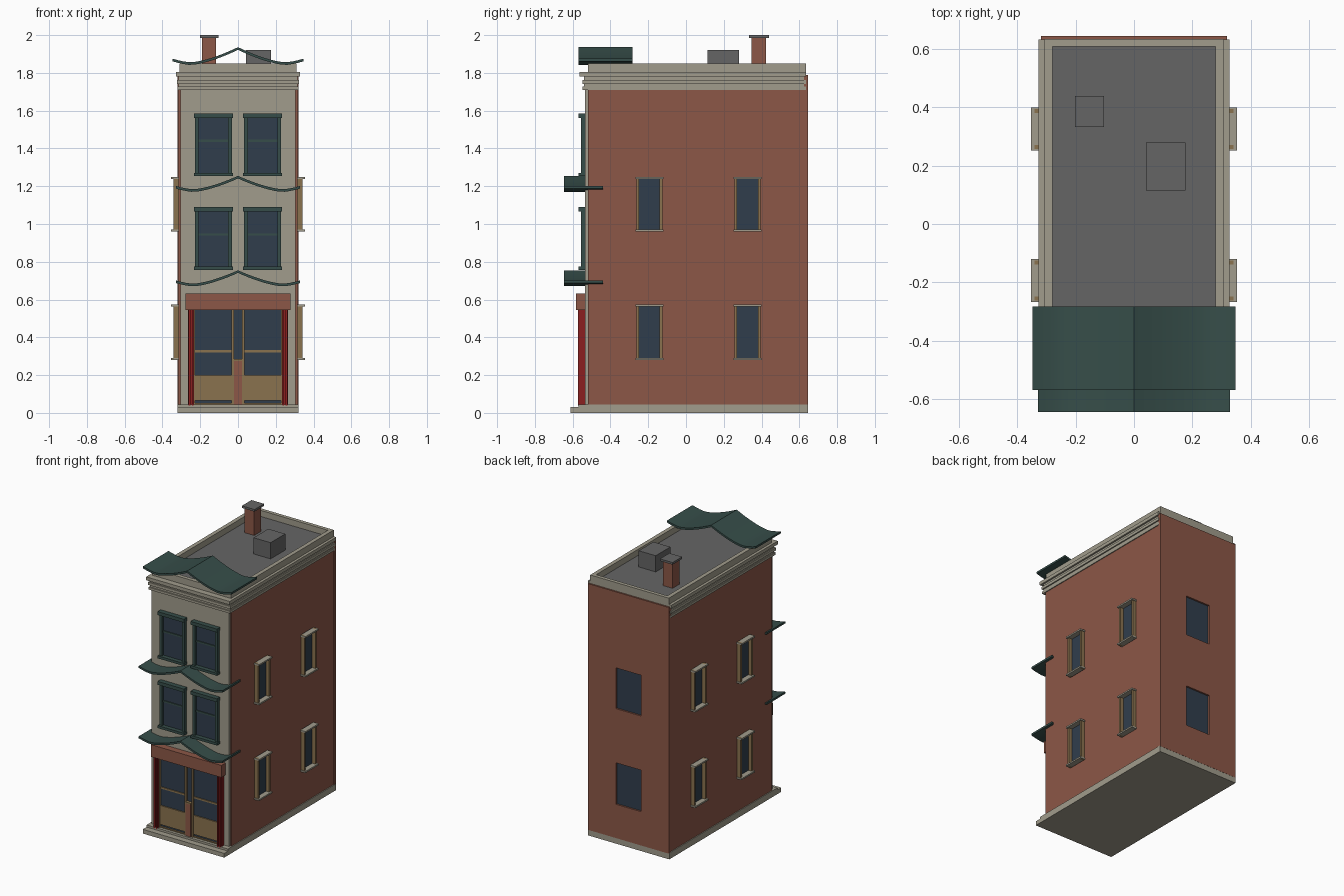
import bpy, bmesh

if "Cube" in bpy.data.objects:
    bpy.data.objects.remove(bpy.data.objects["Cube"])

# ---------- materials ----------
def mat(name, r, g, b):
    m = bpy.data.materials.new(name)
    m.diffuse_color = (r, g, b, 1)
    m.use_nodes = True
    m.node_tree.nodes["Principled BSDF"].inputs["Base Color"].default_value = m.diffuse_color
    return m

BRICK = mat("brick", 0.262, 0.096, 0.063)
STONE = mat("pale_stone", 0.355, 0.333, 0.262)
ROOF = mat("roof_grey", 0.13, 0.13, 0.13)
GREEN = mat("dark_green", 0.037, 0.075, 0.067)
GLASS = mat("blue_glass", 0.03, 0.048, 0.073)
WOOD = mat("tan_wood", 0.255, 0.17, 0.078)
RED = mat("door_red", 0.26, 0.014, 0.014)


# ---------- helpers ----------
def finish(name, bm, material):
    bmesh.ops.recalc_face_normals(bm, faces=bm.faces)
    me = bpy.data.meshes.new(name)
    bm.to_mesh(me)
    bm.free()
    me.materials.append(material)
    ob = bpy.data.objects.new(name, me)
    bpy.context.collection.objects.link(ob)
    return ob


def boxes(name, material, *specs):
    """One object from boxes given as (x0, x1, y0, y1, z0, z1)."""
    bm = bmesh.new()
    for x0, x1, y0, y1, z0, z1 in specs:
        vs = bmesh.ops.create_cube(bm, size=1)["verts"]
        for v in vs:
            v.co.x = x1 if v.co.x > 0 else x0
            v.co.y = y1 if v.co.y > 0 else y0
            v.co.z = z1 if v.co.z > 0 else z0
    return finish(name, bm, material)


def mirrored(*specs):
    """Add the x-mirrored copy of each box."""
    return [*specs, *[(-b, -a, c, d, e, f) for a, b, c, d, e, f in specs]]


def canopy(name, half, y0, y1, low, rise, thick=0.014, n=12):
    """Swooping canopy with a central ridge and upturned ends."""
    bm = bmesh.new()
    rows = []
    for i in range(-n, n + 1):
        s = abs(i) / n
        z = low + rise * abs(1 - s / 0.72) ** 1.5
        x = half * i / n
        rows.append([bm.verts.new(p) for p in
                     ((x, y0, z), (x, y1, z), (x, y1, z + thick), (x, y0, z + thick))])
    for a, b in zip(rows, rows[1:]):
        for k in range(4):
            bm.faces.new((a[k], a[(k + 1) % 4], b[(k + 1) % 4], b[k]))
    bm.faces.new(rows[0])
    bm.faces.new(rows[-1])
    ob = finish(name, bm, GREEN)
    bpy.context.view_layer.objects.active = ob
    ob.select_set(True)
    bpy.ops.object.shade_smooth_by_angle(angle=0.4)
    ob.select_set(False)


# ---------- shell ----------
boxes("base_plinth", STONE, (-0.32, 0.32, -0.57, 0.645, 0, 0.045))
boxes("front_step", STONE, (-0.32, 0.32, -0.612, -0.56, 0, 0.03))
boxes("brick_body", BRICK, (-0.314, 0.314, -0.52, 0.63, 0.04, 1.72))
boxes("facade", STONE, (-0.304, 0.304, -0.535, -0.51, 0.04, 1.8))
boxes("roof_deck", ROOF, (-0.29, 0.29, -0.51, 0.62, 1.7, 1.805))

# back wall with two openings, and its panes
ROWS = [(0.28, 0.575), (0.96, 1.25)]
yb = (0.625, 0.646)
(l0, l1), (u0, u1) = ROWS
boxes("back_wall", BRICK,
      *mirrored((0.098, 0.319, *yb, 0.04, 1.79)),
      *[(-0.098, 0.098, *yb, a, b) for a, b in ((0.04, l0), (l1, u0), (u1, 1.79))])
boxes("back_glass", GLASS, *[(-0.098, 0.098, 0.625, 0.634, a, b) for a, b in ROWS])

# parapet around the roof
boxes("parapet", STONE,
      *mirrored((0.28, 0.309, -0.52, 0.635, 1.72, 1.85)),
      (-0.28, 0.28, -0.52, -0.492, 1.72, 1.85),
      (-0.309, 0.309, 0.609, 0.635, 1.79, 1.85))

# stepped cornice on the front and sides
boxes("cornice", STONE,
      (-0.3155, 0.3155, -0.54, 0.634, 1.71, 1.80),
      (-0.320, 0.320, -0.548, 0.634, 1.71, 1.727),
      (-0.324, 0.324, -0.548, 0.634, 1.742, 1.762),
      (-0.328, 0.328, -0.563, 0.634, 1.78, 1.804))
# clear the cornice core from the roof well
bpy.data.objects["roof_deck"].location.z = 0.002

# ---------- roof items ----------
boxes("chimney", BRICK, (-0.19, -0.116, 0.347, 0.423, 1.8, 1.985))
boxes("chimney_cap", ROOF, (-0.202, -0.103, 0.333, 0.44, 1.985, 2.0))
boxes("roof_hatch", ROOF, (0.042, 0.176, 0.115, 0.28, 1.8, 1.922))

# ---------- canopies ----------
canopy("top_canopy", 0.348, -0.57, -0.283, 1.842, 0.08)
canopy("middle_canopy", 0.329, -0.645, -0.44, 1.17, 0.071)
canopy("lower_canopy", 0.329, -0.645, -0.44, 0.67, 0.071)

# ---------- front windows ----------
for floor, z0 in (("second", 0.757), ("third", 1.253)):
    z1 = z0 + 0.332
    frame, glass = [], []
    for cx in (-0.13, 0.13):
        frame += [(cx + s * 0.088 - 0.01, cx + s * 0.088 + 0.01, -0.555, -0.53, z0, z1)
                  for s in (-1, 1)]
        frame += [(cx - 0.103, cx + 0.103, -0.57, -0.53, z1 - 0.024, z1),
                  (cx - 0.103, cx + 0.103, -0.57, -0.53, z0, z0 + 0.018),
                  (cx - 0.08, cx + 0.08, -0.546, -0.53, z0 + 0.182, z0 + 0.194)]
        glass.append((cx - 0.08, cx + 0.08, -0.54, -0.532, z0 + 0.01, z1 - 0.01))
    boxes(floor + "_floor_window_frames", GREEN, *frame)
    boxes(floor + "_floor_window_glass", GLASS, *glass)

# ---------- side windows ----------
frame, ledge, glass = [], [], []
for cy in (-0.194, 0.326):
    for z0, z1 in ROWS:
        for s in (-1, 1):
            e = cy + s * 0.062
            frame.append((0.31, 0.342, e - 0.007, e + 0.007, z0, z1))
        for z in (z0, z1 - 0.011):
            ledge.append((0.31, 0.354, cy - 0.074, cy + 0.074, z, z + 0.011))
        glass.append((0.31, 0.317, cy - 0.056, cy + 0.056, z0, z1))
boxes("side_window_frames", WOOD, *mirrored(*frame))
boxes("side_window_ledges", STONE, *mirrored(*ledge))
boxes("side_window_glass", GLASS, *mirrored(*glass))

# ---------- shopfront ----------
boxes("shop_lintel", BRICK, (-0.277, 0.277, -0.582, -0.53, 0.546, 0.632))
boxes("shop_glass", GLASS, (-0.235, 0.235, -0.54, -0.532, 0.045, 0.55))
boxes("shop_panels", WOOD,
      *mirrored((0.033, 0.235, -0.548, -0.53, 0.065, 0.2),
                (0.033, 0.235, -0.546, -0.53, 0.32, 0.332),
                (0.021, 0.034, -0.555, -0.53, 0.04, 0.55),
                (0.228, 0.235, -0.555, -0.53, 0.04, 0.55)),
      (-0.24, 0.24, -0.55, -0.53, 0.04, 0.052),
      (-0.021, 0.021, -0.562, -0.53, 0.276, 0.286))
boxes("center_post", BRICK, (-0.02, 0.02, -0.56, -0.53, 0.04, 0.277))
boxes("red_pillars", RED,
      *mirrored((0.233, 0.266, -0.562, -0.53, 0.04, 0.55),
                (0.236, 0.244, -0.573, -0.53, 0.04, 0.55),
                (0.252, 0.263, -0.573, -0.53, 0.04, 0.55)))
